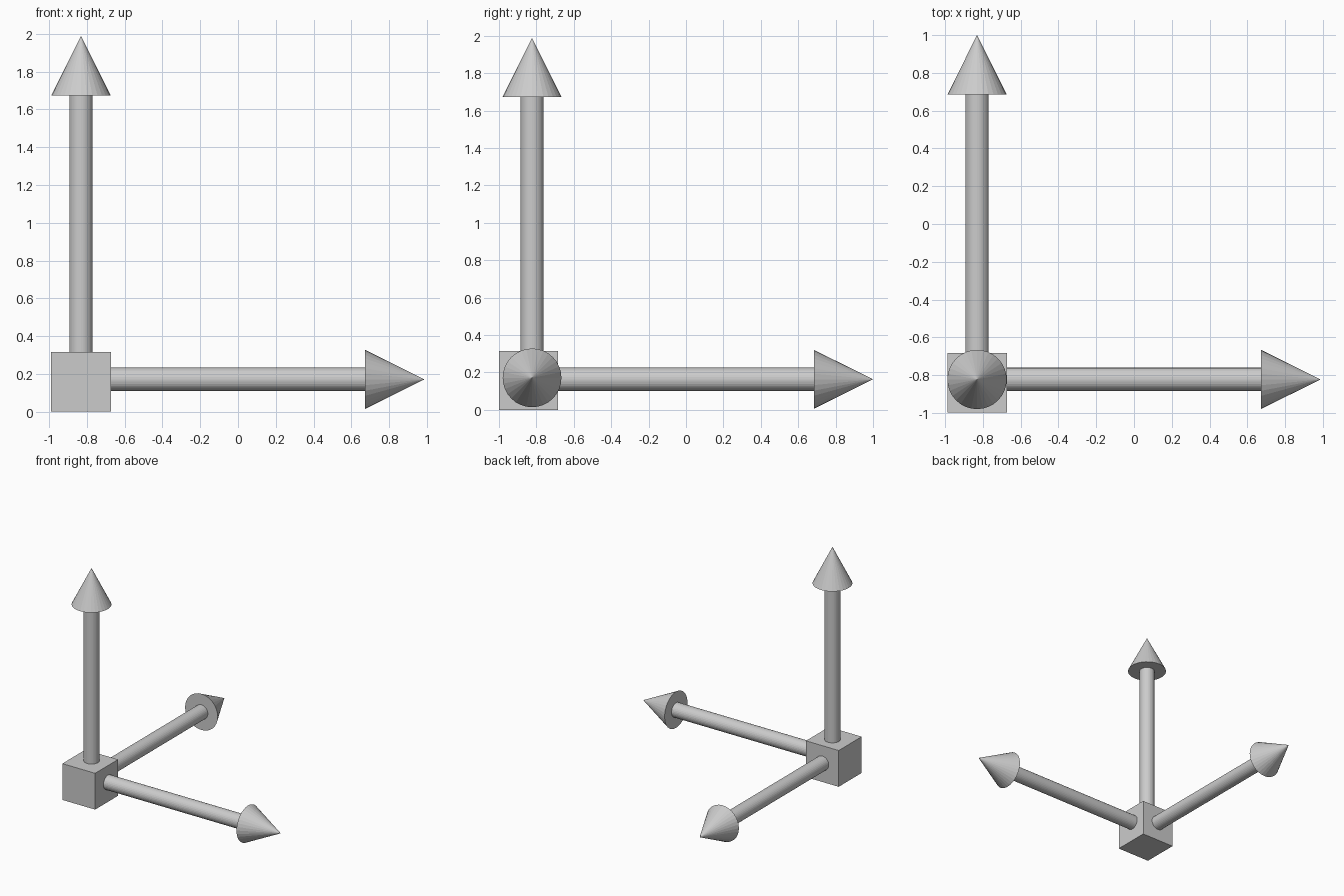
import bpy
from math import pi

if "Cube" in bpy.data.objects:
    bpy.data.objects.remove(bpy.data.objects["Cube"])

SIDES = 32
SHAFT_R, HEAD_R, HEAD_L = 0.062, 0.157, 0.315


def arrow(name, start, length, rot, axis):
    """Shaft plus cone head, running from start along the given axis."""
    def at(d):
        p = list(start)
        p[axis] += d
        return p
    shaft_l = length - HEAD_L
    bpy.ops.mesh.primitive_cylinder_add(vertices=SIDES, radius=SHAFT_R, depth=shaft_l,
                                        location=at(shaft_l / 2), rotation=rot)
    bpy.context.object.name = name + "_shaft"
    bpy.ops.mesh.primitive_cone_add(vertices=SIDES, radius1=HEAD_R, radius2=0, depth=HEAD_L,
                                    location=at(length - HEAD_L / 2), rotation=rot)
    bpy.context.object.name = name + "_head"


# Origin block
bpy.ops.mesh.primitive_cube_add(size=0.315, location=(-0.831, -0.841, 0.1575))
bpy.context.object.name = "origin_block"

# Three axis arrows
arrow("x_arrow", (-0.831, -0.823, 0.171), 1.818, (0, pi / 2, 0), 0)
arrow("y_arrow", (-0.831, -0.841, 0.163), 1.841, (-pi / 2, 0, 0), 1)
arrow("z_arrow", (-0.831, -0.823, 0.1575), 1.831, (0, 0, 0), 2)
